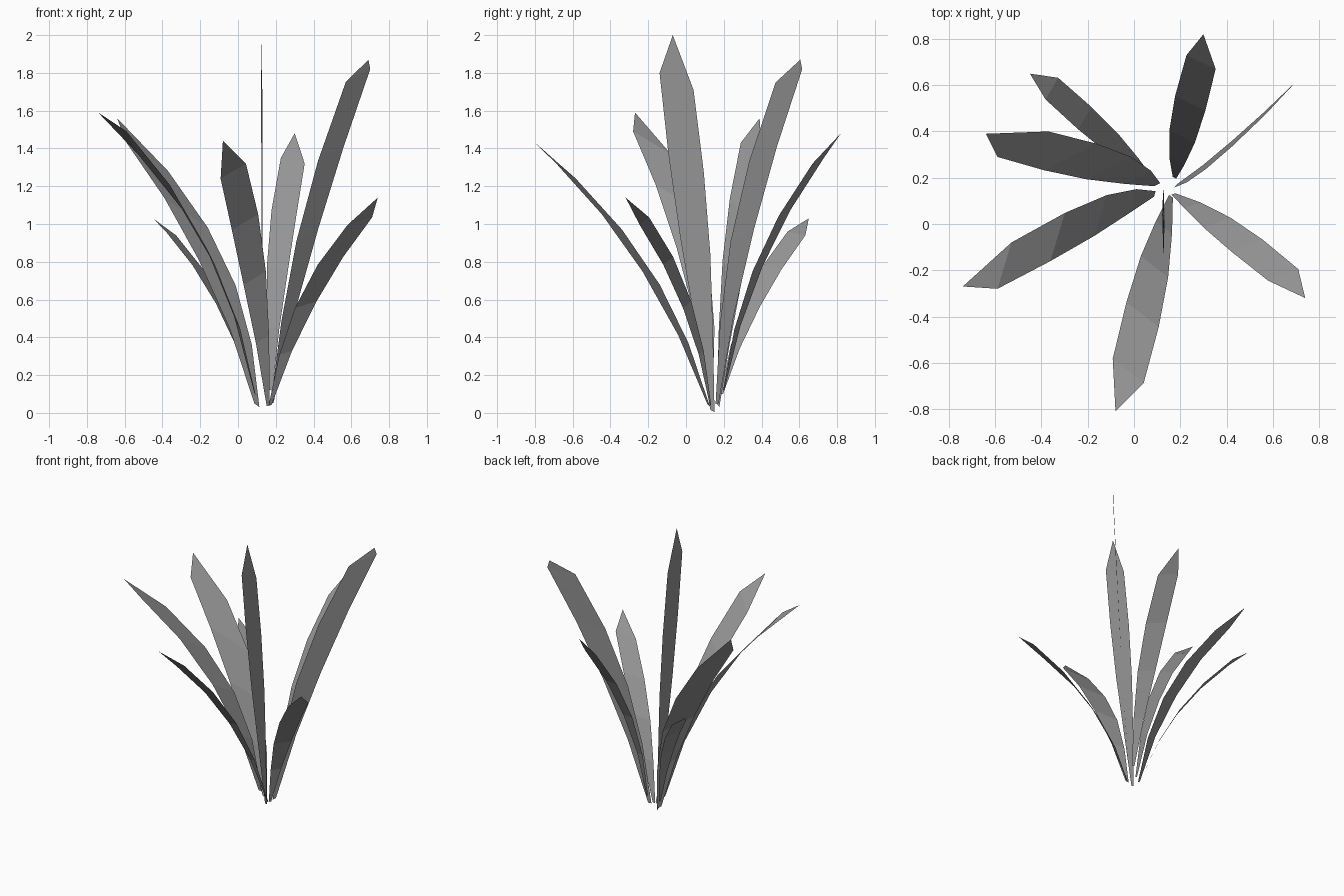
import bpy
from mathutils import Vector

if "Cube" in bpy.data.objects:
    bpy.data.objects.remove(bpy.data.objects["Cube"])

# One flat grey for every blade
grey = bpy.data.materials.new("grey")
grey.diffuse_color = (0.3, 0.3, 0.3, 1)
grey.use_nodes = True
grey.node_tree.nodes["Principled BSDF"].inputs["Base Color"].default_value = grey.diffuse_color

# Half-width along a blade: (position from root to shoulder, share of full width)
PROFILE = [(0, 0.12), (0.25, 0.52), (0.5, 0.88), (0.75, 1.04), (1, 1)]


def make_leaf(name, root, middle, shoulder, half, tip):
    """Arched blade through root, middle and shoulder, ending in a point."""
    a, m, s, w, p = map(Vector, (root, middle, shoulder, half, tip))
    d1, d2 = (m - a).length, (s - m).length
    k = d1 / (d1 + d2)
    if w.cross(s - m).z < 0:          # upper side faces up
        w = -w
    verts, faces = [], []
    for t, f in PROFILE:
        c = (a * ((t - k) * (t - 1) / k)
             + m * (t * (t - 1) / (k * (k - 1)))
             + s * (t * (t - k) / (1 - k)))
        verts += [c - w * f, c + w * f]
    n = len(PROFILE)
    for i in range(n - 1):
        j = 2 * i
        faces.append((j, j + 1, j + 3, j + 2))
    verts.append(p)
    faces.append((2 * n - 2, 2 * n - 1, 2 * n))
    mesh = bpy.data.meshes.new(name)
    mesh.from_pydata([tuple(v) for v in verts], [], faces)
    mesh.materials.append(grey)
    bpy.context.collection.objects.link(bpy.data.objects.new(name, mesh))


# Blades: root, middle, shoulder centre, half-width vector, tip
make_leaf("back_leaf", (.175, .20, .12), (.235, .49, 1.0),
          (.29, .70, 1.335), (.063, -.03, -.015), (.30, .82, 1.48))
make_leaf("back_right_leaf", (.18, .165, .05), (.41, .335, 1.1),
          (.635, .545, 1.785), (.065, .07, .035), (.69, .605, 1.87))
make_leaf("right_leaf", (.17, .13, .04), (.42, -.04, .69),
          (.645, -.22, 1.015), (.065, .025, .02), (.74, -.32, 1.14))
make_leaf("front_leaf", (.16, .12, .04), (.045, -.36, .97),
          (-.025, -.635, 1.28), (.067, -.052, .04), (-.08, -.81, 1.44))
make_leaf("front_left_leaf", (.09, .13, .1), (-.22, .0, .97),
          (-.56, -.18, 1.43), (.03, .1, -.06), (-.74, -.27, 1.59))
make_leaf("left_leaf", (.1, .17, .04), (-.24, .28, 1.0),
          (-.48, .345, 1.355), (.11, .055, -.075), (-.64, .39, 1.56))
make_leaf("back_left_leaf", (.08, .19, .1), (-.16, .41, .69),
          (-.355, .585, .95), (.027, .047, -.01), (-.45, .65, 1.03))
make_leaf("centre_leaf", (.13, .14, .01), (.128, .04, .97),
          (.125, -.05, 1.755), (.003, -.09, .045), (.125, -.07, 2.0))
